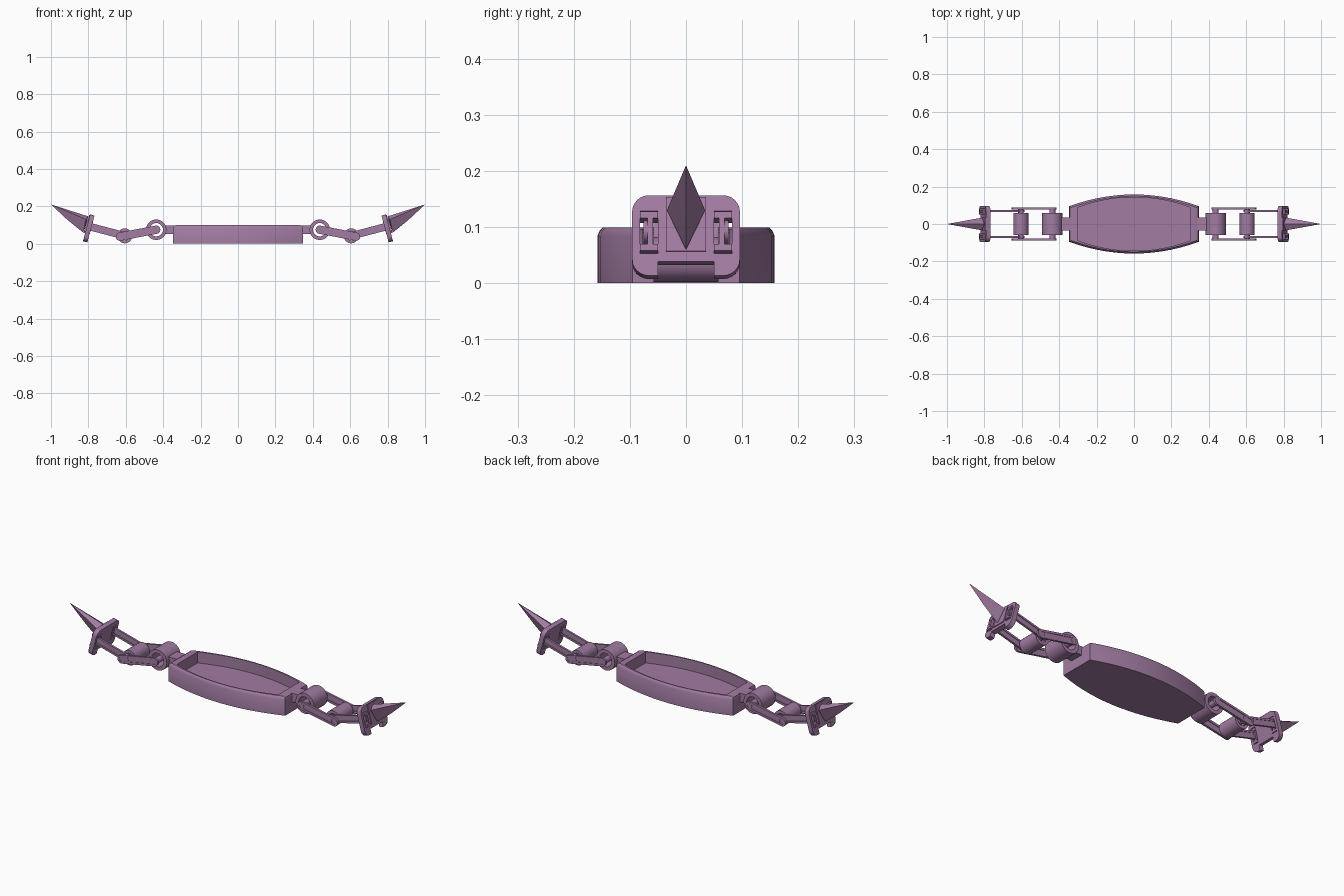
import bpy, bmesh, math
from mathutils import Matrix, Vector

if "Cube" in bpy.data.objects:
    bpy.data.objects.remove(bpy.data.objects["Cube"])

mat = bpy.data.materials.new("dusty purple")
mat.diffuse_color = (0.36, 0.20, 0.36, 1)
mat.use_nodes = True
mat.node_tree.nodes["Principled BSDF"].inputs["Base Color"].default_value = mat.diffuse_color


def finish(ob, mirror=(False, False)):
    """Colour, smooth and mirror a part about the centre."""
    ob.data.materials.clear()
    ob.data.materials.append(mat)
    bpy.ops.object.select_all(action='DESELECT')
    ob.select_set(True)
    bpy.context.view_layer.objects.active = ob
    bpy.ops.object.shade_smooth_by_angle(angle=math.radians(32))
    if any(mirror):
        m = ob.modifiers.new("mirror", 'MIRROR')
        m.use_axis = (mirror[0], mirror[1], False)
        m.use_mirror_merge = False
    return ob


def mesh_part(name, bm, mirror=(False, False)):
    bmesh.ops.recalc_face_normals(bm, faces=bm.faces[:])
    me = bpy.data.meshes.new(name)
    bm.to_mesh(me)
    bm.free()
    ob = bpy.data.objects.new(name, me)
    bpy.context.collection.objects.link(ob)
    return finish(ob, mirror)


def plate(name, loops, thick, matrix, mirror):
    """Flat outline with holes, given thickness and placed by a matrix."""
    cu = bpy.data.curves.new(name, 'CURVE')
    cu.dimensions, cu.fill_mode, cu.extrude = '2D', 'BOTH', thick / 2
    for pts in loops:
        sp = cu.splines.new('POLY')
        sp.points.add(len(pts) - 1)
        for p, (x, y) in zip(sp.points, pts):
            p.co = (x, y, 0, 1)
        sp.use_cyclic_u = True
    ob = bpy.data.objects.new(name, cu)
    bpy.context.collection.objects.link(ob)
    bpy.ops.object.select_all(action='DESELECT')
    ob.select_set(True)
    bpy.context.view_layer.objects.active = ob
    bpy.ops.object.convert(target='MESH')
    ob = bpy.context.object
    bm = bmesh.new()
    bm.from_mesh(ob.data)
    bmesh.ops.remove_doubles(bm, verts=bm.verts[:], dist=1e-5)
    bmesh.ops.transform(bm, matrix=matrix, verts=bm.verts[:])
    bmesh.ops.recalc_face_normals(bm, faces=bm.faces[:])
    bm.to_mesh(ob.data)
    bm.free()
    return finish(ob, mirror)


def axes(x, y, z, origin):
    return Matrix.Translation(origin) @ Matrix((x, y, z)).transposed().to_4x4()


def arc(cx, cy, r, a0, a1, n):
    return [(cx + r * math.cos(math.radians(a0 + (a1 - a0) * i / n)),
             cy + r * math.sin(math.radians(a0 + (a1 - a0) * i / n))) for i in range(n + 1)]


def rect(cx, cy, hx, hy):
    return [(cx - hx, cy - hy), (cx + hx, cy - hy), (cx + hx, cy + hy), (cx - hx, cy + hy)]


def stadium(length, r):
    return arc(0, 0, r, 90, 270, 8) + arc(length, 0, r, -90, 90, 8)


def tube(name, x, z, r_out, r_in, half, sides=20):
    """Barrel lying along y, with an open bore when r_in > 0."""
    circle = lambda r: arc(0, 0, r, 0, 360, sides)[:-1]
    loops = [circle(r_out)] + ([circle(r_in)] if r_in else [])
    plate(name, loops, 2 * half, axes((1, 0, 0), (0, 0, 1), (0, -1, 0), (x, 0, z)), (True, False))


def box(name, centre, size, matrix=Matrix(), mirror=(True, False)):
    bm = bmesh.new()
    bmesh.ops.create_cube(bm, size=1)
    bmesh.ops.transform(bm, verts=bm.verts[:],
                        matrix=matrix @ Matrix.Translation(centre) @ Matrix.Diagonal((*size, 1)))
    return mesh_part(name, bm, mirror)


# Tray body: bowed outline, rounded rim and sunken floor
N = 14
bm = bmesh.new()


def ring(hx, y_mid, y_end, z):
    side = [(-hx + 2 * hx * i / N) for i in range(N + 1)]
    width = lambda x: y_mid - (y_mid - y_end) * (x / hx) ** 2
    pts = [(x, -width(x)) for x in side] + [(x, width(x)) for x in reversed(side)]
    return [bm.verts.new((x, y, z)) for x, y in pts]


rings = [ring(0.347, 0.158, 0.095, 0), ring(0.347, 0.158, 0.095, 0.084),
         ring(0.343, 0.154, 0.091, 0.094), ring(0.333, 0.149, 0.089, 0.099),
         ring(0.302, 0.143, 0.088, 0.099), ring(0.302, 0.143, 0.088, 0.04)]
for a, b in zip(rings, rings[1:]):
    for i in range(len(a)):
        j = (i + 1) % len(a)
        bm.faces.new((a[i], a[j], b[j], b[i]))
bm.faces.new(rings[0])
bm.faces.new(rings[-1])
mesh_part("tray_body", bm)

# Hinge block, barrels and pins
box("hinge_block", (0.363, 0, 0.075), (0.05, 0.072, 0.046))
tube("large_barrel", 0.437, 0.075, 0.055, 0.036, 0.058)
tube("large_pin", 0.437, 0.075, 0.016, 0, 0.088, 12)
tube("small_barrel", 0.605, 0.042, 0.04, 0.024, 0.058)
tube("small_pin", 0.605, 0.042, 0.014, 0, 0.088, 12)


# Paired side links with a recessed middle
def link(name, start, end, y, r, thick):
    d = Vector((end[0] - start[0], 0, end[1] - start[1]))
    length = d.length
    d.normalize()
    m = axes(d, (-d.z, 0, d.x), (0, -1, 0), (start[0], y, start[1]))
    plate(name, [stadium(length, r), stadium(length, r * 0.5)], thick, m, (True, True))
    plate(name + "_web", [stadium(length, r * 0.6)], thick * 0.5, m, (True, True))


link("inner_link", (0.437, 0.075), (0.632, 0.038), -0.083, 0.022, 0.012)
link("outer_link", (0.605, 0.042), (0.795, 0.092), -0.07, 0.02, 0.011)

# Tilted end frame with rounded corners, two slots and a bottom notch
t = math.radians(15)
frame_m = axes((0, 1, 0), (-math.sin(t), 0, math.cos(t)), (math.cos(t), 0, math.sin(t)),
               (0.798, 0, 0.082))
W, H, R = 0.096, 0.074, 0.03
outline = (arc(W - R, H - R, R, 0, 90, 6) + arc(R - W, H - R, R, 90, 180, 6)
           + arc(R - W, R - H, R, 180, 270, 6) + [(-0.05, -H), (-0.05, -0.048)]
           + [(0.05, -0.048), (0.05, -H)] + arc(W - R, R - H, R, 270, 360, 6))
plate("end_frame", [outline, rect(-0.066, 0.006, 0.016, 0.039), rect(0.066, 0.006, 0.016, 0.039)],
      0.024, frame_m, (True, False))

# Slot posts, clips and claw mount on the frame
box("slot_post", (-0.064, 0.004, 0.004), (0.01, 0.066, 0.034), frame_m, (True, True))
for h in (-0.024, 0.036):
    box("slot_clip", (-0.066, h, 0.004), (0.032, 0.012, 0.034), frame_m, (True, True))
box("claw_mount", (0, 0.02, 0.012), (0.072, 0.1, 0.008), frame_m)

# Faceted claw
bm = bmesh.new()
v = [bm.verts.new(p) for p in [(0.80, 0, 0.146), (0.812, -0.034, 0.13), (0.812, 0.034, 0.13),
                               (0.828, 0, 0.06), (0.91, 0, 0.126), (1.0, 0, 0.21)]]
for f in [(0, 1, 5), (0, 5, 2), (1, 4, 5), (2, 5, 4), (1, 3, 4), (2, 4, 3), (0, 3, 1), (0, 2, 3)]:
    bm.faces.new([v[i] for i in f])
mesh_part("claw", bm, (True, False))
